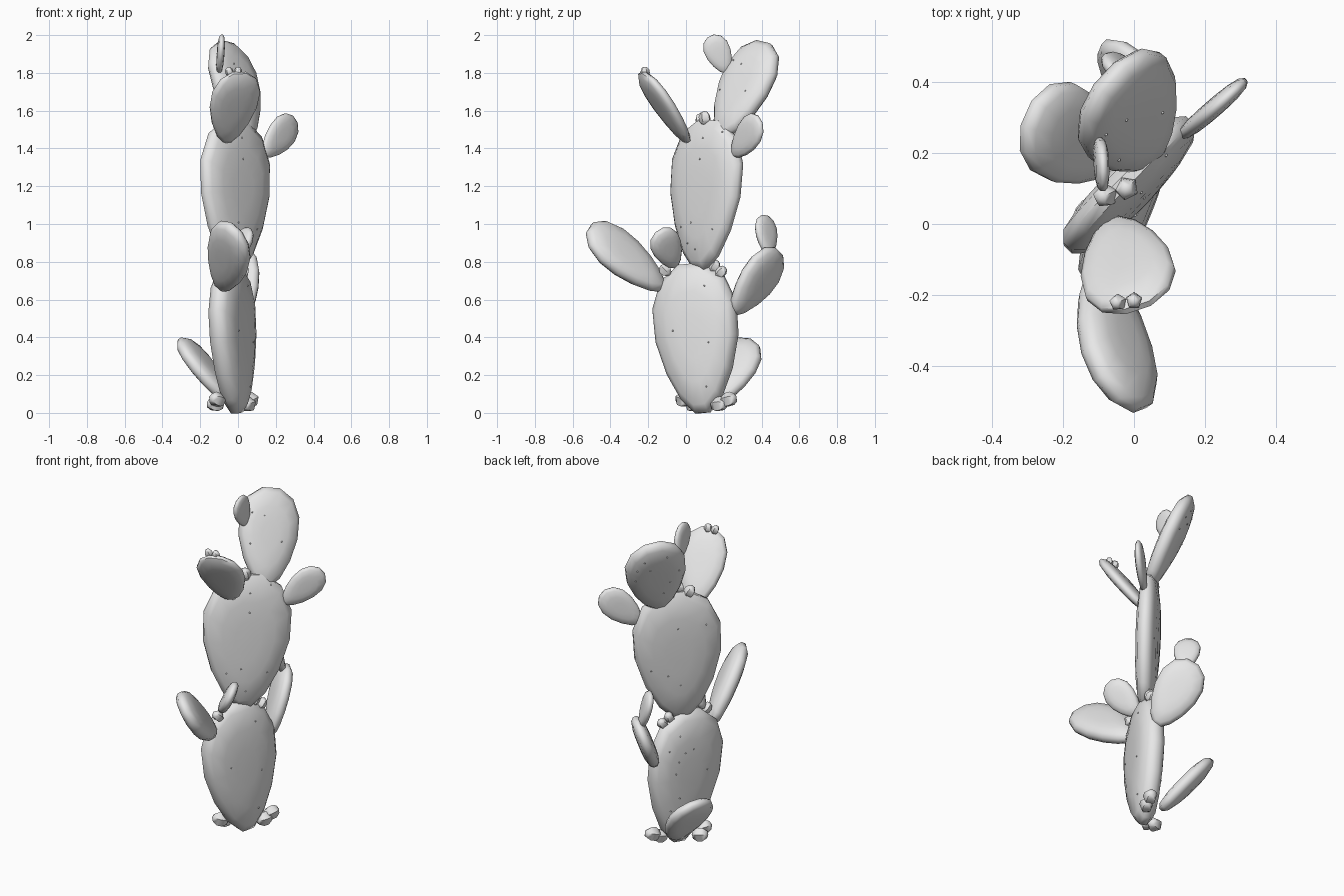
import bpy, bmesh, math, random
from mathutils import Vector, Matrix

random.seed(4)
cube = bpy.data.objects.get("Cube")
if cube:
    bpy.data.objects.remove(cube)

grey = bpy.data.materials.new("plain_grey")
grey.use_nodes = True
grey.diffuse_color = (0.8, 0.8, 0.8, 1)
grey.node_tree.nodes["Principled BSDF"].inputs["Base Color"].default_value = grey.diffuse_color

SIDES = 14
# Cross-section of a pad: outline scale, height as a share of half thickness
SECTION = [(1, 0.25), (0.89, 0.66), (0.6, 0.92), (0.3, 1)]


def finish(name, bm, angle):
    """Turn a bmesh into a shaded object."""
    bmesh.ops.recalc_face_normals(bm, faces=bm.faces)
    mesh = bpy.data.meshes.new(name)
    bm.to_mesh(mesh)
    bm.free()
    mesh.materials.append(grey)
    mesh.shade_smooth()
    mesh.set_sharp_from_angle(angle=math.radians(angle))
    obj = bpy.data.objects.new(name, mesh)
    bpy.context.collection.objects.link(obj)
    return obj


def outline(k):
    """Point k of the egg-shaped outline: (position along, position across)."""
    a = (k + 0.5) * math.tau / SIDES
    t = 0.5 - 0.5 * math.cos(a) / math.cos(math.pi / SIDES)
    return t, math.sin(a) * (0.66 + 0.52 * t) / 0.96


def pad(name, base, tip, width, thick, normal, spots=0):
    """Flat cactus pad growing from base to tip, its broad face along normal."""
    base, tip, normal = Vector(base), Vector(tip), Vector(normal)
    axis = tip - base
    normal = (normal - normal.project(axis)).normalized()
    across = axis.normalized().cross(normal)

    def place(scale, k, height):
        t, w = outline(k)
        t = 0.52 + (t - 0.52) * scale
        return base + axis * t + across * (w * scale * width / 2) + normal * (height * thick / 2)

    bm = bmesh.new()
    levels = [(s, -h) for s, h in reversed(SECTION)] + SECTION
    rings = [[bm.verts.new(place(s, k, h)) for k in range(SIDES)] for s, h in levels]
    for low, high in zip(rings, rings[1:]):
        for k in range(SIDES):
            j = (k + 1) % SIDES
            bm.faces.new((low[k], low[j], high[j], high[k]))
    bm.faces.new(rings[0])
    bm.faces.new(rings[-1])

    # Tiny raised spots scattered over the broad faces
    if spots:
        bm.normal_update()
        broad = [f.calc_center_median() for f in bm.faces
                 if abs(f.normal.dot(normal)) > 0.8 and len(f.verts) == 4]
        dots = bmesh.new()
        for p in random.sample(broad, min(spots, len(broad))):
            bmesh.ops.create_icosphere(dots, subdivisions=1, radius=0.005,
                                       matrix=Matrix.Translation(p))
        finish(name + "_spots", dots, 60)
    return finish(name, bm, 55)


def buds(name, centres, radius, root):
    """Cluster of small five-sided buds pointing away from root."""
    bm = bmesh.new()
    for c in centres:
        turn = (Vector(c) - Vector(root)).to_track_quat("Z", "Y").to_matrix().to_4x4()
        bmesh.ops.create_uvsphere(
            bm, u_segments=5, v_segments=5, radius=radius,
            matrix=Matrix.Translation(c) @ turn @ Matrix.Diagonal((1, 1, 1.15, 1)))
    return finish(name, bm, 50)


# Trunk pads, one on top of the other
pad("lower_trunk_pad", (-0.005, 0.09, 0), (-0.045, 0.027, 0.79), 0.48, 0.155, (0.93, -0.37, 0), 14)
pad("upper_trunk_pad", (-0.015, 0.075, 0.76), (-0.015, 0.13, 1.55), 0.51, 0.125, (0.72, -0.7, 0), 14)

# Pads on the upper trunk
pad("top_pad", (0.05, 0.19, 1.465), (-0.065, 0.415, 1.96), 0.35, 0.11, (0.75, -0.6, 0.4), 12)
pad("top_small_pad", (-0.10, 0.22, 1.80), (-0.085, 0.13, 1.995), 0.14, 0.04, (1, 0, 0))
pad("upper_front_pad", (-0.06, 0.01, 1.435), (0.01, -0.235, 1.80), 0.27, 0.07, (-0.3, 0.84, 0.54))
pad("upper_left_pad", (0.135, 0.25, 1.365), (0.30, 0.39, 1.555), 0.18, 0.05, (0.68, -0.74, 0))

# Pads on the lower trunk
pad("lower_front_pad", (-0.09, -0.12, 0.66), (-0.02, -0.51, 0.98), 0.28, 0.10, (0.71, 0.5, 0.49))
pad("lower_front_small_pad", (-0.075, -0.055, 0.775), (0.07, -0.14, 0.965), 0.17, 0.06, (0.75, 0.48, -0.5))
pad("lower_back_pad", (0.045, 0.25, 0.53), (-0.02, 0.49, 0.855), 0.265, 0.085, (0.7, 0.7, -0.35))
pad("lower_back_small_pad", (0, 0.44, 0.83), (-0.05, 0.415, 1.045), 0.15, 0.05, (0.7, 0.7, 0.1))
pad("bottom_pad", (-0.055, 0.175, 0.065), (-0.295, 0.31, 0.39), 0.28, 0.09, (-0.78, 0.3, -0.6))

# Buds around the trunk pads and on the front pad
buds("bottom_front_buds", [(-0.11, -0.015, 0.07), (-0.12, 0.035, 0.045)], 0.042, (0, 0.08, 0.03))
buds("bottom_back_buds", [(0.07, 0.225, 0.07), (0.055, 0.175, 0.045)], 0.042, (0, 0.08, 0.03))
buds("middle_buds", [(-0.06, -0.11, 0.755), (0.01, 0.15, 0.775), (0.03, 0.185, 0.745)], 0.032,
     (0, 0.05, 0.6))
buds("upper_buds", [(-0.08, 0.08, 1.55), (-0.02, 0.10, 1.56)], 0.034, (0, 0.12, 1.4))
buds("front_pad_buds", [(-0.045, -0.22, 1.805), (0, -0.215, 1.805)], 0.024, (0, -0.2, 1.7))
